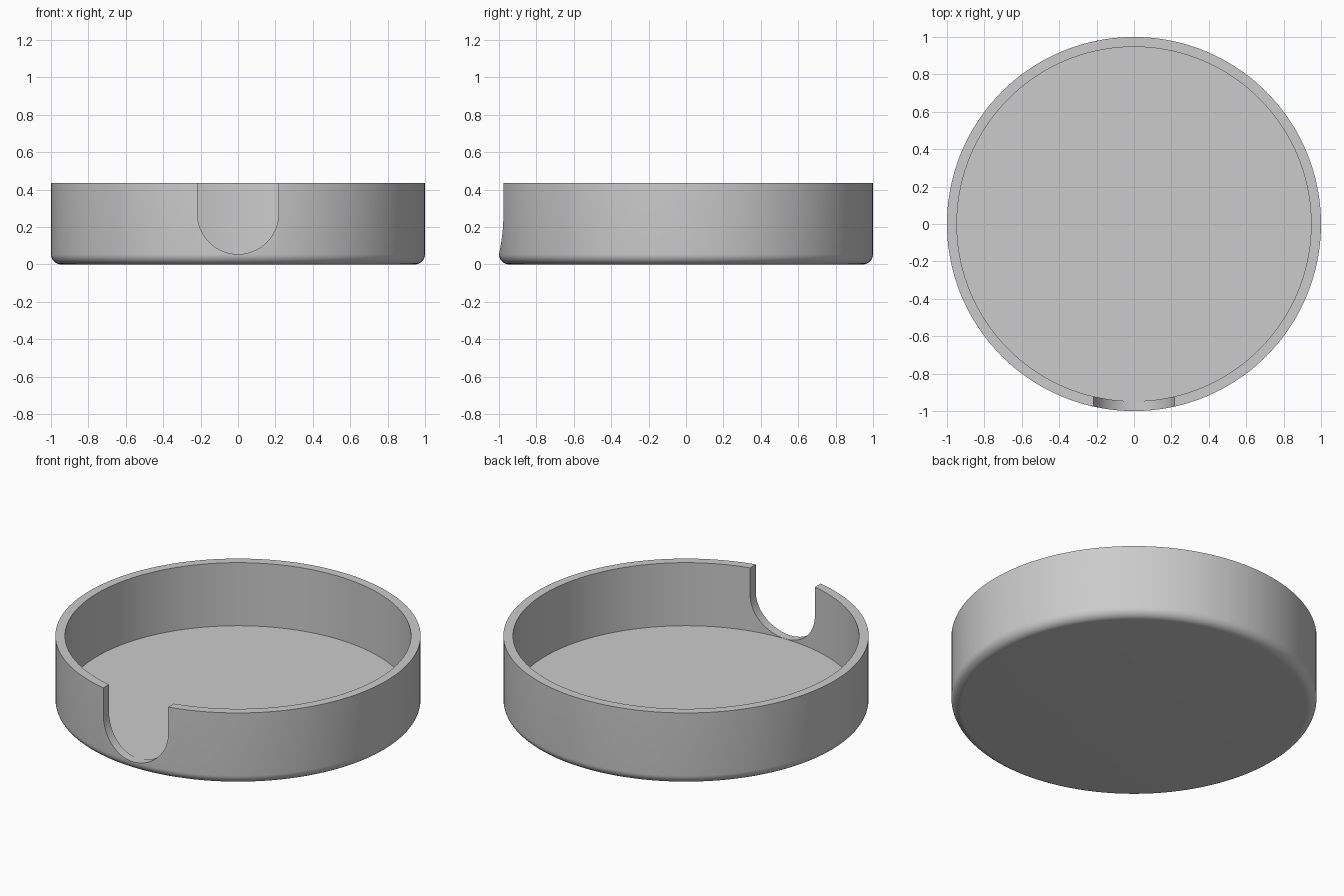
import bpy, bmesh
from math import sin, cos, pi
from mathutils import Vector

cube = bpy.data.objects.get("Cube")
if cube:
    bpy.data.objects.remove(cube, do_unlink=True)

HEIGHT, OUTER, INNER = 0.435, 1.0, 0.947
FLOOR, FILLET = 0.054, 0.055
NOTCH_R, NOTCH_Z = 0.217, 0.272

grey = bpy.data.materials.new("plain grey")
grey.use_nodes = True
grey.diffuse_color = (0.6, 0.6, 0.6, 1)
grey.node_tree.nodes["Principled BSDF"].inputs["Base Color"].default_value = grey.diffuse_color


def add_object(name, bm):
    bmesh.ops.recalc_face_normals(bm, faces=bm.faces)
    mesh = bpy.data.meshes.new(name)
    bm.to_mesh(mesh)
    bm.free()
    mesh.materials.append(grey)
    obj = bpy.data.objects.new(name, mesh)
    bpy.context.collection.objects.link(obj)
    return obj


# Round tray: revolved wall and floor with a rounded lower edge
profile = [(0, 0)]
for i in range(11):
    a = pi / 2 * i / 10
    profile.append((OUTER - FILLET + FILLET * sin(a), FILLET - FILLET * cos(a)))
profile += [(OUTER, HEIGHT), (INNER, HEIGHT), (INNER, FLOOR), (0, FLOOR)]

bm = bmesh.new()
verts = [bm.verts.new((r, 0, z)) for r, z in profile]
edges = [bm.edges.new(pair) for pair in zip(verts, verts[1:])]
bmesh.ops.spin(bm, geom=verts + edges, cent=(0, 0, 0), axis=(0, 0, 1),
               angle=2 * pi, steps=144, use_merge=True)
bmesh.ops.remove_doubles(bm, verts=bm.verts, dist=0.0001)
tray = add_object("round_tray", bm)

# Finger notch cutter: U shape pushed through the front wall
bm = bmesh.new()
outline = [(NOTCH_R, HEIGHT + 0.2), (-NOTCH_R, HEIGHT + 0.2)]
for i in range(49):
    a = pi + pi * i / 48
    outline.append((NOTCH_R * cos(a), NOTCH_Z + NOTCH_R * sin(a)))
face = bm.faces.new([bm.verts.new((x, -1.2, z)) for x, z in outline])
grown = bmesh.ops.extrude_face_region(bm, geom=[face])
bmesh.ops.translate(bm, vec=Vector((0, 0.6, 0)),
                    verts=[g for g in grown["geom"] if isinstance(g, bmesh.types.BMVert)])
cutter = add_object("notch_cutter", bm)
cutter.hide_render = True

# Cut the notch, then drop the cutter
cut = tray.modifiers.new("finger_notch", 'BOOLEAN')
cut.operation = 'DIFFERENCE'
cut.solver = 'EXACT'
cut.object = cutter
bpy.ops.object.select_all(action='DESELECT')
bpy.context.view_layer.objects.active = tray
tray.select_set(True)
bpy.ops.object.modifier_apply(modifier=cut.name)
bpy.data.objects.remove(cutter, do_unlink=True)
bpy.ops.object.shade_smooth_by_angle(angle=pi / 6)
